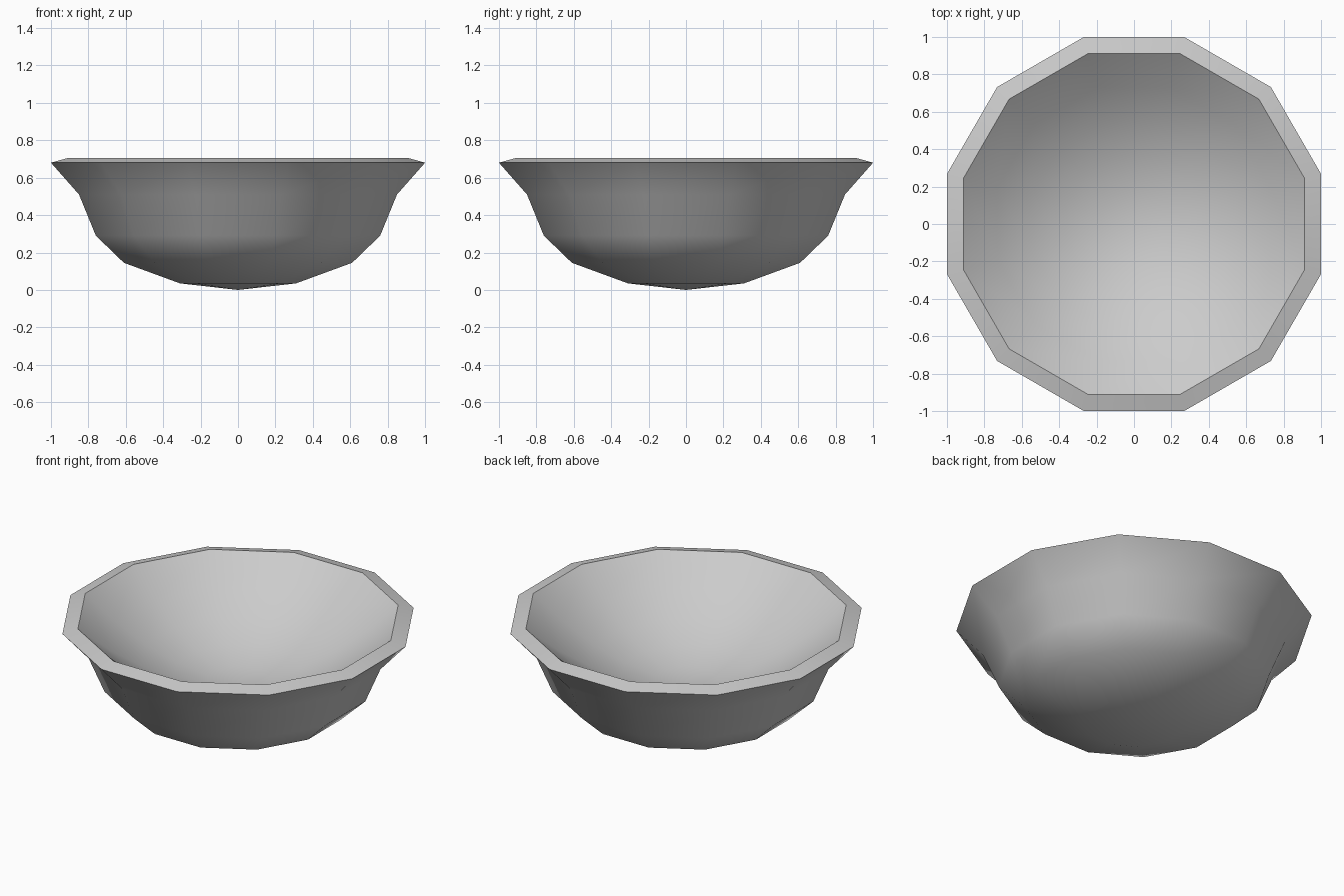
import bpy, math

cube = bpy.data.objects.get("Cube")
if cube:
    bpy.data.objects.remove(cube)

SIDES = 12
CORNER = 1 / math.cos(math.pi / SIDES)   # flat-to-corner radius ratio

grey = bpy.data.materials.new("light grey")
grey.use_nodes = True
grey.diffuse_color = (0.6, 0.6, 0.6, 1)
grey.node_tree.nodes["Principled BSDF"].inputs["Base Color"].default_value = (0.6, 0.6, 0.6, 1)


def lathe(name, profile):
    """Turn a (radius, height) profile, whose ends lie on the axis."""
    verts, rings, faces = [], [], []
    for r, z in profile:
        start = len(verts)
        if r == 0:
            verts.append((0, 0, z))
            rings.append([start] * SIDES)
            continue
        for i in range(SIDES):
            a = (i + 0.5) * math.tau / SIDES
            verts.append((r * CORNER * math.cos(a), r * CORNER * math.sin(a), z))
        rings.append(list(range(start, start + SIDES)))
    for low, high in zip(rings, rings[1:]):
        for i in range(SIDES):
            j = (i + 1) % SIDES
            loop = [low[i], low[j], high[j], high[i]]
            faces.append(list(dict.fromkeys(loop)))
    mesh = bpy.data.meshes.new(name)
    mesh.from_pydata(verts, [], faces)
    mesh.materials.append(grey)
    obj = bpy.data.objects.new(name, mesh)
    bpy.context.collection.objects.link(obj)
    return obj


# Outer wall from the base up, sloped lip, then the hollow down to its centre
outer = [(0, 0), (0.31, 0.035), (0.61, 0.145), (0.76, 0.29), (0.85, 0.51), (1, 0.68)]
lip_inner = (0.912, 0.705)
depth = 0.42
hollow = [(lip_inner[0] * t, lip_inner[1] - depth * (1 - t * t))
          for t in (1, 0.8, 0.6, 0.4, 0.2, 0)]
bowl = lathe("bowl", outer + hollow)

# Smooth walls with crisp lip edges
bpy.context.view_layer.objects.active = bowl
bowl.select_set(True)
bpy.ops.object.shade_smooth_by_angle(angle=math.radians(35))
